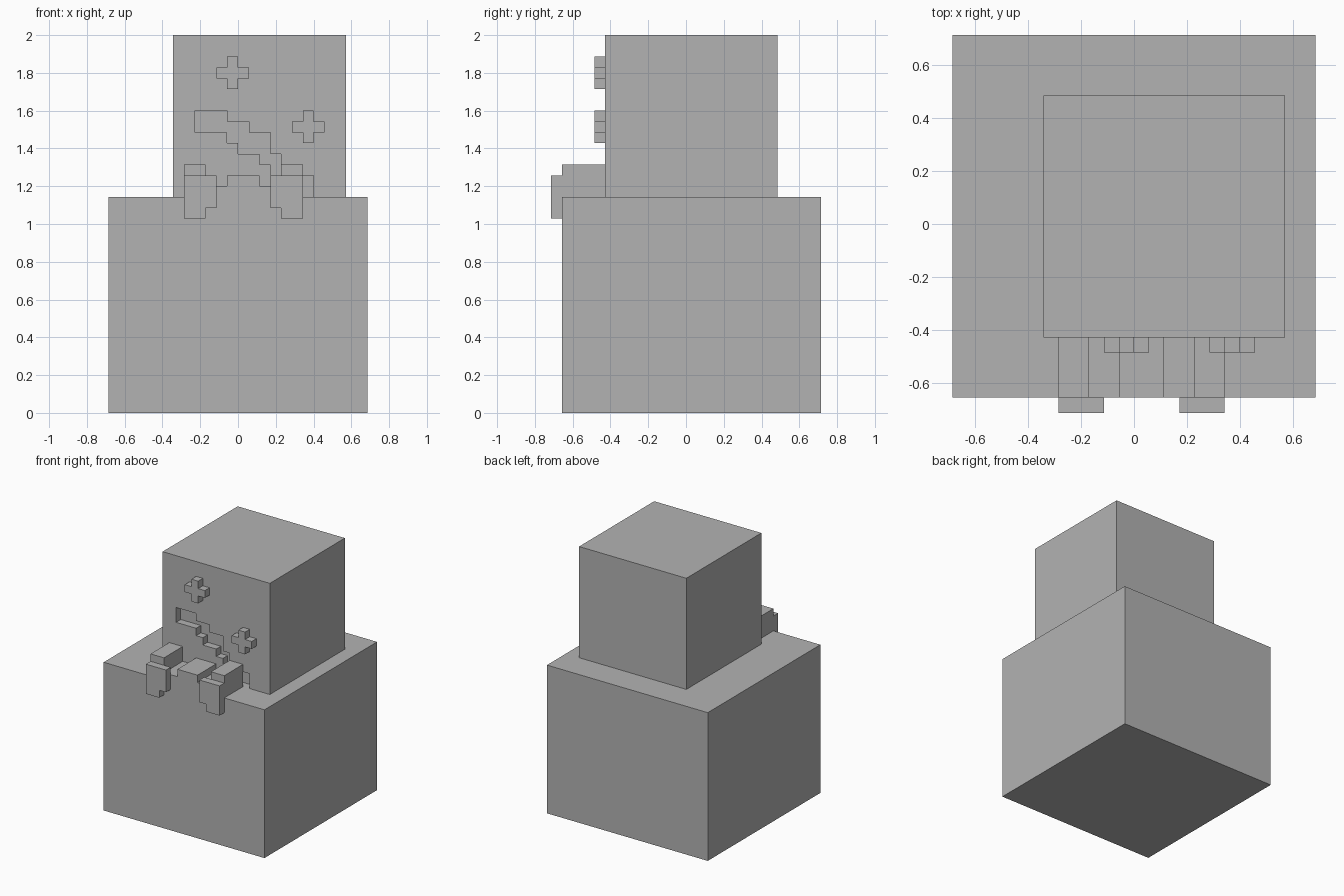
import bpy
import bmesh

U = 2 / 35  # one block unit

cube = bpy.data.objects.get("Cube")
if cube:
    bpy.data.objects.remove(cube, do_unlink=True)

grey = bpy.data.materials.new("plain grey")
grey.use_nodes = True
grey.diffuse_color = (0.45, 0.45, 0.45, 1)
grey.node_tree.nodes["Principled BSDF"].inputs["Base Color"].default_value = (0.45, 0.45, 0.45, 1)


def prism(name, outline, y0, y1):
    """Extrude an x-z outline (in block units) from y0 back to y1."""
    bm = bmesh.new()
    face = bm.faces.new([bm.verts.new((x * U, y0 * U, z * U)) for x, z in outline])
    ext = bmesh.ops.extrude_face_region(bm, geom=[face], use_keep_orig=True)
    verts = [g for g in ext["geom"] if isinstance(g, bmesh.types.BMVert)]
    bmesh.ops.translate(bm, verts=verts, vec=(0, (y1 - y0) * U, 0))
    bmesh.ops.recalc_face_normals(bm, faces=bm.faces)
    mesh = bpy.data.meshes.new(name)
    bm.to_mesh(mesh)
    bm.free()
    mesh.materials.append(grey)
    obj = bpy.data.objects.new(name, mesh)
    bpy.context.collection.objects.link(obj)
    return obj


def rect(x0, x1, z0, z1):
    return [(x0, z0), (x1, z0), (x1, z1), (x0, z1)]


def plus(x, z):
    """Three-block plus sign with its lower left corner at x, z."""
    pts = [(1, 0), (2, 0), (2, 1), (3, 1), (3, 2), (2, 2),
           (2, 3), (1, 3), (1, 2), (0, 2), (0, 1), (1, 1)]
    return [(x + a, z + b) for a, b in pts]


# Large body block and offset head block
prism("body", rect(-12, 12, 0, 20), -11.5, 12.5)
head = prism("head", rect(-6, 10, 20, 35), -7.5, 8.5)

# Stepped diagonal mouth, sunk one block into the head
mouth = prism("mouth_cutter", [
    (3, 19), (3, 23), (2, 23), (2, 24), (0, 24), (0, 25), (-1, 25), (-1, 26),
    (-4, 26), (-4, 28), (-1, 28), (-1, 27), (1, 27), (1, 26), (3, 26), (3, 24),
    (4, 24), (4, 22), (7, 22), (7, 19)], -9, -6.5)
mouth.hide_render = True
cut = head.modifiers.new("mouth", "BOOLEAN")
cut.operation = "DIFFERENCE"
cut.solver = "EXACT"
cut.object = mouth
bpy.context.view_layer.objects.active = head
bpy.ops.object.modifier_apply(modifier=cut.name)
bpy.data.objects.remove(mouth, do_unlink=True)

# Plus-shaped eyes
prism("right_eye", plus(-2, 30), -8.5, -7.5)
prism("left_eye", plus(5, 25), -8.5, -7.5)

# Ridged slab lying on the body in front of the head
prism("ridged_slab", [
    (-5, 20), (6, 20), (6, 23), (4, 23), (4, 21), (2, 21), (2, 22),
    (-1, 22), (-1, 21), (-3, 21), (-3, 23), (-5, 23)], -11.5, -7.5)

# Tips hanging over the front edge of the body
prism("right_tip", [(-5, 18), (-3, 18), (-3, 19), (-2, 19), (-2, 22), (-5, 22)], -12.5, -11.5)
prism("left_tip", [(4, 18), (6, 18), (6, 22), (3, 22), (3, 19), (4, 19)], -12.5, -11.5)
